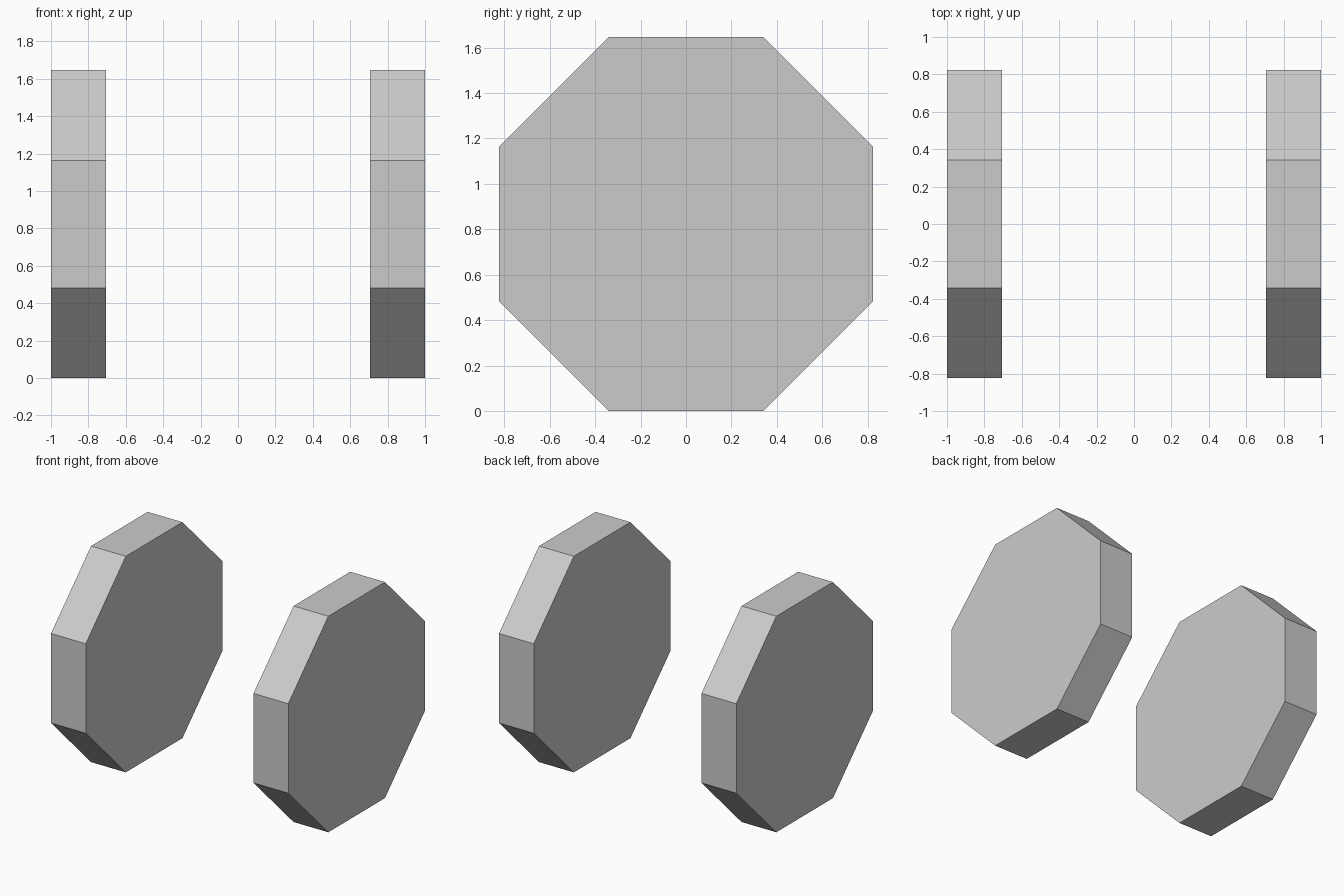
import bpy
import math
from mathutils import Matrix

if "Cube" in bpy.data.objects:
    bpy.data.objects.remove(bpy.data.objects["Cube"])

APOTHEM = 0.823      # half the height across flats
THICKNESS = 0.293
SIDES = 8


def wheel(name, side):
    """Flat-shaded octagonal disc with its axle along x, resting on a flat."""
    bpy.ops.mesh.primitive_cylinder_add(
        vertices=SIDES, radius=APOTHEM / math.cos(math.pi / SIDES), depth=THICKNESS)
    obj = bpy.context.object
    obj.name = name
    # Turn half a step so a flat faces down, then lay the axis along x
    obj.data.transform(Matrix.Rotation(math.pi / 2, 4, 'Y')
                       @ Matrix.Rotation(math.pi / SIDES, 4, 'Z'))
    obj.location = (side * (1 - THICKNESS / 2), 0, APOTHEM)
    return obj


# Pair of wheels
wheel("left_wheel", -1)
wheel("right_wheel", 1)
